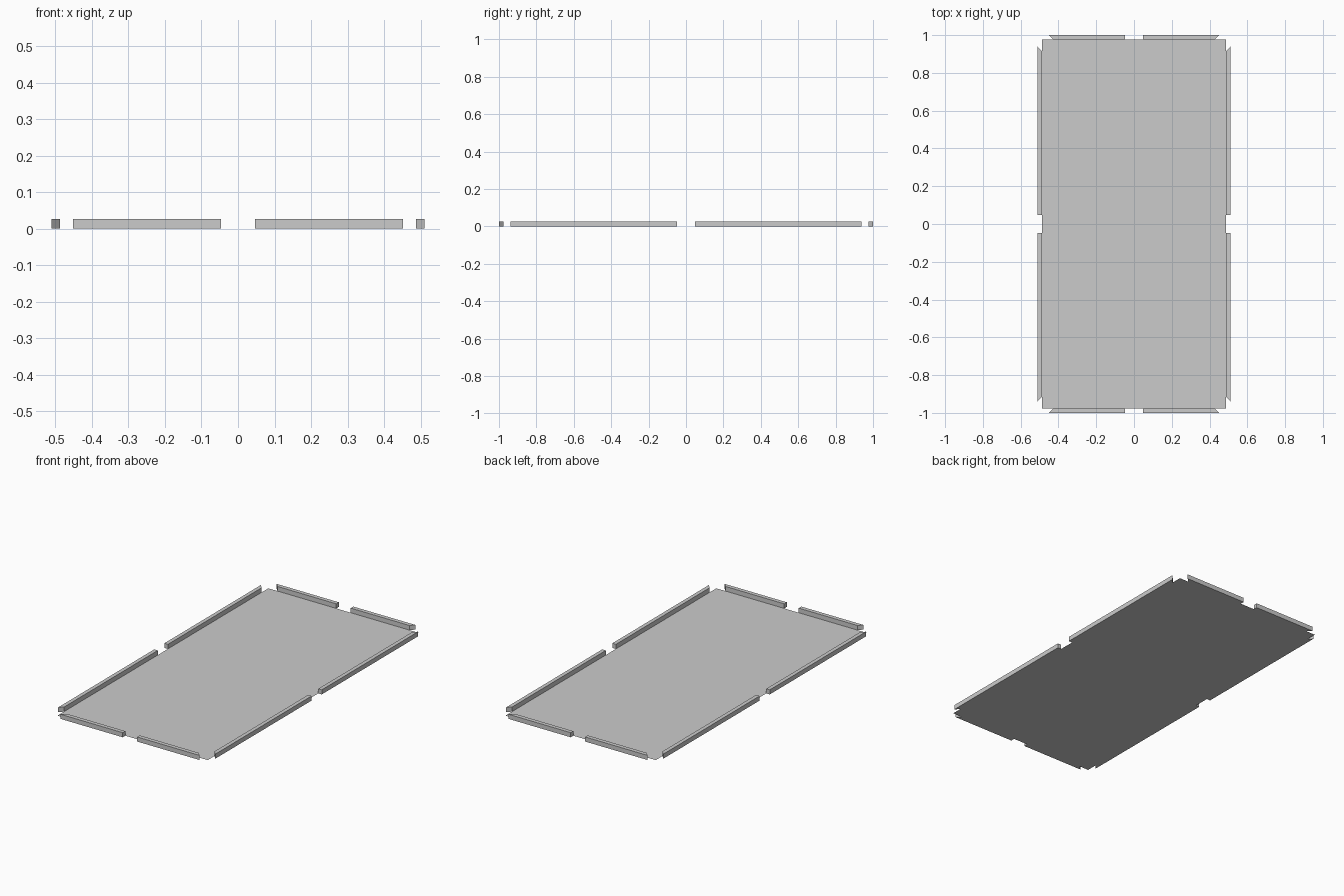
import bpy, bmesh

if "Cube" in bpy.data.objects:
    bpy.data.objects.remove(bpy.data.objects["Cube"])

INNER_X, OUTER_X = 0.487, 0.51     # side rail band
INNER_Y, OUTER_Y = 0.976, 1.0      # end rail band
GAP, HEIGHT = 0.047, 0.027         # half gap between rails, rail height


def make_object(name, outline, height=0.0):
    """Flat polygon, optionally extruded upward into a closed prism."""
    bm = bmesh.new()
    face = bm.faces.new([bm.verts.new((x, y, 0)) for x, y in outline])
    if height:
        ext = bmesh.ops.extrude_face_region(bm, geom=[face], use_keep_orig=True)
        verts = [g for g in ext["geom"] if isinstance(g, bmesh.types.BMVert)]
        bmesh.ops.translate(bm, verts=verts, vec=(0, 0, height))
        bmesh.ops.recalc_face_normals(bm, faces=bm.faces[:])
    mesh = bpy.data.meshes.new(name)
    bm.to_mesh(mesh)
    bm.free()
    bpy.context.collection.objects.link(bpy.data.objects.new(name, mesh))


# thin flat bed
make_object("bed", [(-INNER_X, -INNER_Y), (INNER_X, -INNER_Y),
                    (INNER_X, INNER_Y), (-INNER_X, INNER_Y)])

# rails with a mitred outer end, mirrored into all four quadrants
side_rail = [(INNER_X, GAP), (OUTER_X, GAP), (OUTER_X, 0.939), (INNER_X, 0.914)]
end_rail = [(GAP, INNER_Y), (0.427, INNER_Y), (0.451, OUTER_Y), (GAP, OUTER_Y)]
for sx, side in ((-1, "left"), (1, "right")):
    for sy, end in ((-1, "front"), (1, "back")):
        for kind, outline in (("side_rail", side_rail), ("end_rail", end_rail)):
            make_object(f"{kind}_{end}_{side}",
                        [(x * sx, y * sy) for x, y in outline], HEIGHT)
